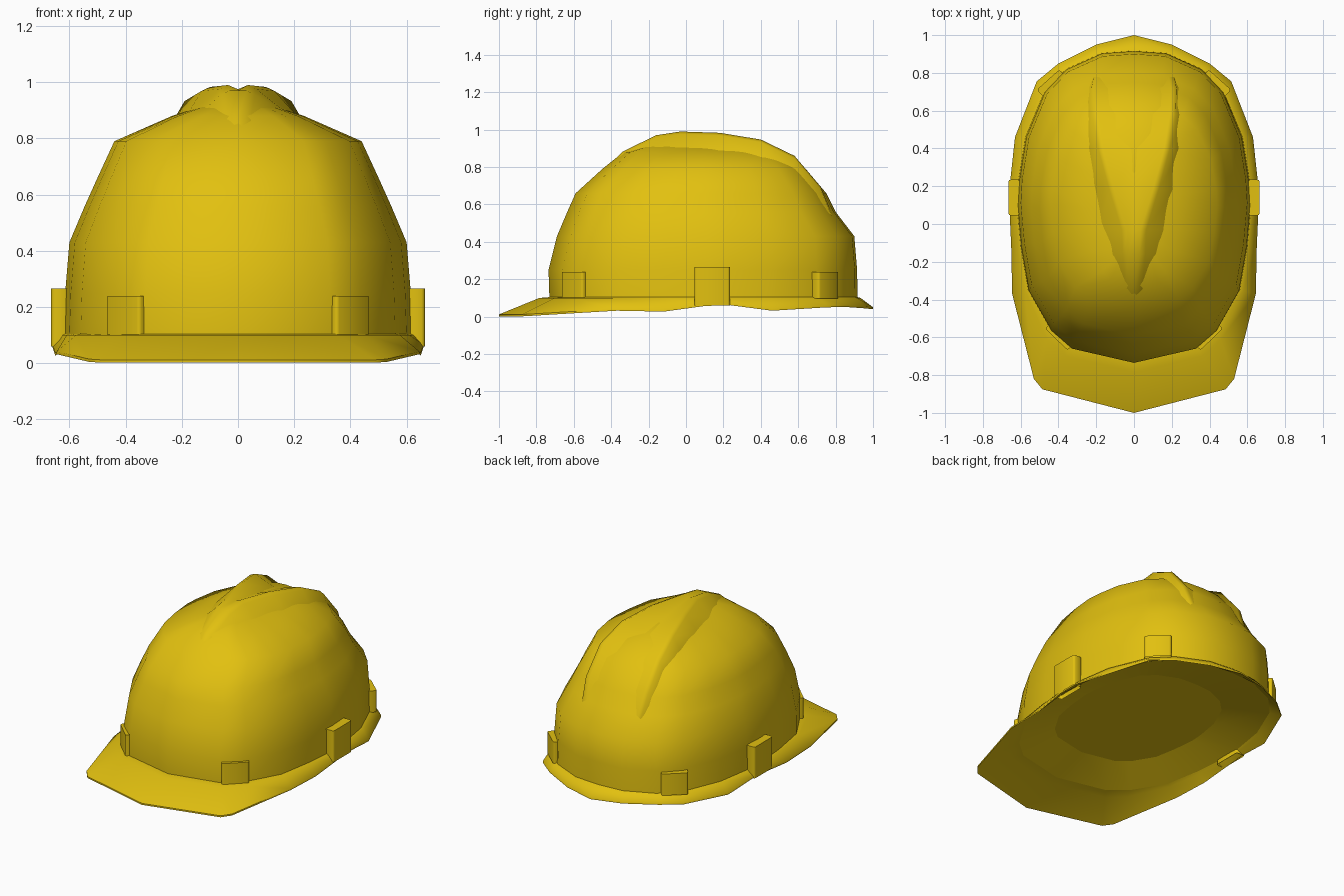
import bpy, bmesh, math
from mathutils import Matrix

if "Cube" in bpy.data.objects:
    bpy.data.objects.remove(bpy.data.objects["Cube"])

yellow = bpy.data.materials.new("safety yellow")
yellow.diffuse_color = (0.76, 0.53, 0.005, 1)
yellow.use_nodes = True
yellow.node_tree.nodes["Principled BSDF"].inputs["Base Color"].default_value = yellow.diffuse_color


def finish(bm, name, angle=45):
    bmesh.ops.remove_doubles(bm, verts=bm.verts, dist=0.0005)
    bmesh.ops.recalc_face_normals(bm, faces=bm.faces)
    me = bpy.data.meshes.new(name)
    bm.to_mesh(me)
    bm.free()
    me.materials.append(yellow)
    ob = bpy.data.objects.new(name, me)
    bpy.context.collection.objects.link(ob)
    bpy.ops.object.select_all(action='DESELECT')
    ob.select_set(True)
    bpy.context.view_layer.objects.active = ob
    bpy.ops.object.shade_smooth_by_angle(angle=math.radians(angle))
    return ob


def loop(half):
    """Closed loop from a right-hand half outline that starts and ends on x = 0."""
    return half + [(-x, y, z) for x, y, z in half[-2:0:-1]]


def loft(bm, rows, closed=True):
    grid = [[bm.verts.new(p) for p in r] for r in rows]
    n = len(grid[0])
    for a, b in zip(grid, grid[1:]):
        for i in range(n if closed else n - 1):
            j = (i + 1) % n
            bm.faces.new((a[i], a[j], b[j], b[i]))
    return grid


# half outlines of the shell foot and of the brim edge
FOOT = [(0, -.73), (.33, -.655), (.44, -.56), (.56, -.35), (.6, -.12), (.62, .1),
        (.612, .23), (.575, .46), (.475, .7), (.36, .82), (.17, .905), (0, .917)]
EDGE = [(0, -1, .012), (.485, -.875, .012), (.53, -.82, .015), (.645, -.37, .042),
        (.65, -.12, .037), (.66, .1, .067), (.655, .23, .072), (.63, .46, .042),
        (.515, .755, .06), (.4, .85, .062), (.2, .95, .055), (0, 1, .05)]


def ring(z, a, front, back):
    """Shell outline scaled to half width a and a front/back extent."""
    return loop([(x / .62 * a, front + (y + .73) / 1.647 * (back - front), z) for x, y in FOOT])


# outer shell
bm = bmesh.new()
rows = [ring(*r) for r in (
    (.09, .62, -.73, .917), (.25, .615, -.735, .915), (.43, .60, -.69, .90),
    (.56, .545, -.635, .80), (.66, .50, -.59, .75), (.79, .44, -.447, .64),
    (.88, .235, -.335, .50), (.925, .10, -.18, .28))]
g = loft(bm, rows)
bm.faces.new(g[-1])
finish(bm, "shell", 50)


# brim with visor, its underside running into an inward lip
def between(t, z=None, drop=0):
    out = []
    for (x, y), (ex, ey, ez) in zip(FOOT, EDGE):
        out.append((x + (ex - x) * t, y + (ey - y) * t, ez - drop if z is None else z))
    return loop(out)


bm = bmesh.new()
rows = [between(-.02, .105), between(.2, .1), between(1), between(1, drop=.01),
        between(.2, .075), between(-.05, .085)]
loft(bm, rows)
finish(bm, "brim", 50)

# shallow inner lining closing the underside
bm = bmesh.new()
g = loft(bm, [between(-.05, .085), ring(.16, .42, -.49, .57)])
bm.faces.new(g[-1])
finish(bm, "inner_lining", 10)

# twin crest: one ridge at the front that forks toward the back
# station: y, foot x, foot z, top x, top z, valley z
STATIONS = [(-.42, .04, .77, .01, .80, .80), (-.34, .08, .84, .015, .88, .882),
            (-.16, .14, .885, .03, .970, .97), (-.03, .18, .885, .035, .99, .975),
            (.18, .215, .875, .10, .983, .945), (.4, .25, .83, .16, .947, .895),
            (.58, .26, .74, .19, .86, .785), (.72, .25, .54, .195, .695, .65),
            (.8, .22, .38, .18, .50, .50)]
bm = bmesh.new()
rows = []
for y, fx, fz, tx, tz, vz in STATIONS:
    right = [(fx, y, fz), (tx + .03, y, tz - .014), (tx, y, tz)]
    rows.append([(-x, yy, z) for x, yy, z in right] + [(0, y, vz)] + right[::-1])
loft(bm, rows, closed=False)
finish(bm, "crest_ridges", 60)


# accessory slots: small upright blocks around the rim
def slot(name, x, y, z0, z1, width, depth, turn):
    bm = bmesh.new()
    m = (Matrix.Translation((x, y, (z0 + z1) / 2)) @ Matrix.Rotation(turn, 4, 'Z')
         @ Matrix.Diagonal((depth, width, z1 - z0, 1)))
    bmesh.ops.create_cube(bm, size=1, matrix=m)
    up = [e for e in bm.edges if abs(e.verts[0].co.z - e.verts[1].co.z) > .05]
    bmesh.ops.bevel(bm, geom=up, offset=.012, segments=2, affect='EDGES', profile=.5)
    # the blocks are hollow at the foot, where they meet the brim
    foot = [f for f in bm.faces if f.normal.z < -.9]
    bmesh.ops.delete(bm, geom=foot, context='FACES')
    finish(bm, name, 50)


for s, side in ((1, "right"), (-1, "left")):
    slot(side + "_slot", s * .635, .14, .06, .266, .19, .06, 0)
    slot(side + "_front_slot", s * .39, -.59, .098, .24, .165, .06, s * math.radians(-46))
    slot(side + "_back_slot", s * .433, .74, .098, .24, .16, .065, s * math.radians(48))
